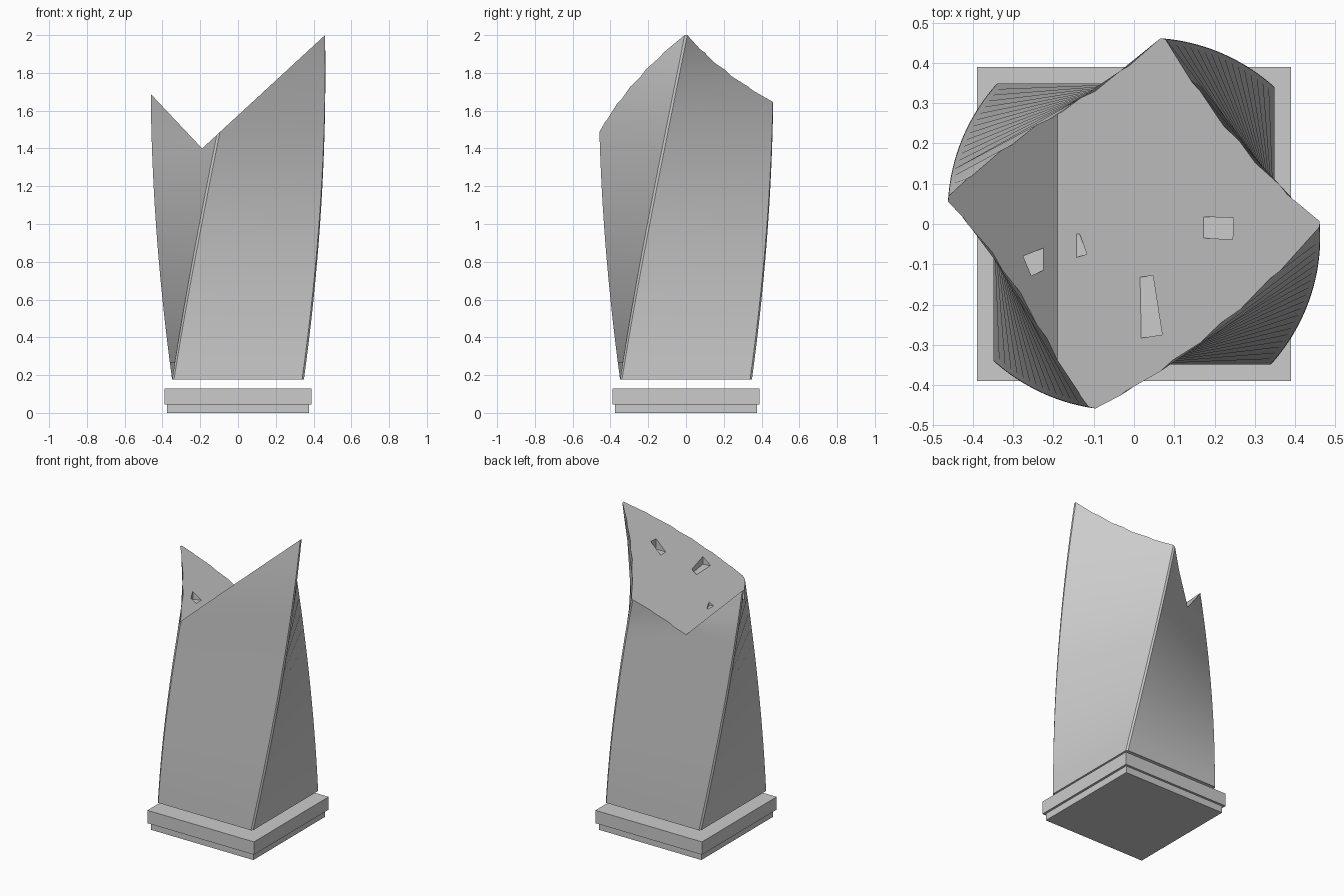
import bpy
import bmesh
from math import radians
from mathutils import Matrix, Vector

cube = bpy.data.objects.get("Cube")
if cube:
    bpy.data.objects.remove(cube, do_unlink=True)

# One stone grey for everything
stone = bpy.data.materials.new("stone_grey")
stone.use_nodes = True
GREY = (0.6, 0.6, 0.6, 1)
stone.diffuse_color = GREY
stone.node_tree.nodes["Principled BSDF"].inputs["Base Color"].default_value = GREY


def finish(bm, name):
    bmesh.ops.recalc_face_normals(bm, faces=bm.faces[:])
    mesh = bpy.data.meshes.new(name)
    bm.to_mesh(mesh)
    bm.free()
    mesh.materials.append(stone)
    obj = bpy.data.objects.new(name, mesh)
    bpy.context.collection.objects.link(obj)
    return obj


def loft(name, rings):
    """Skin a stack of equal rings and cap both ends."""
    bm = bmesh.new()
    loops = [[bm.verts.new(p) for p in ring] for ring in rings]
    n = len(loops[0])
    for low, high in zip(loops, loops[1:]):
        for i in range(n):
            j = (i + 1) % n
            bm.faces.new((low[i], low[j], high[j], high[i]))
    bm.faces.new(loops[0])
    bm.faces.new(loops[-1])
    return finish(bm, name)


def slab(name, half, z0, z1):
    square = [(-half, -half), (half, -half), (half, half), (-half, half)]
    return loft(name, [[(x, y, z) for x, y in square] for z in (z0, z1)])


def carve(target, cutter):
    cutter.hide_render = True
    mod = target.modifiers.new("cut", "BOOLEAN")
    mod.operation = "DIFFERENCE"
    mod.solver = "EXACT"
    mod.object = cutter
    bpy.context.view_layer.objects.active = target
    bpy.ops.object.modifier_apply(modifier=mod.name)
    bpy.data.objects.remove(cutter, do_unlink=True)


# Stepped base
slab("base_foot", 0.375, 0, 0.045)
slab("base_plate", 0.39, 0.045, 0.13)

# Twisted, slightly tapering tower with narrow chamfered corners
BOTTOM, TOP, STEPS = 0.177, 2.0, 20
SIDE, CHAMFER = 0.349, 0.01
rings = []
for i in range(STEPS + 2):
    t = i / STEPS
    s = SIDE * (1 - 0.052 * t)
    ring = []
    for k in range(4):
        turn = Matrix.Rotation(radians(45 * t + 90 * k), 3, "Z")
        for x, y in ((s, s - CHAMFER), (s - CHAMFER, s)):
            ring.append(turn @ Vector((x, y, 0)) + Vector((0, 0, BOTTOM + (TOP - BOTTOM) * t)))
    rings.append(ring)
tower = loft("twisted_tower", rings)

# V-shaped cut across the top
VALLEY_X, VALLEY_Z, RISE_RIGHT, RISE_LEFT = -0.19, 1.4, 0.922, 1.06


def slope_z(x):
    d = x - VALLEY_X
    return VALLEY_Z + (RISE_RIGHT * d if d > 0 else -RISE_LEFT * d)


profile = [(x, slope_z(x)) for x in (-0.8, VALLEY_X, 0.8)] + [(0.8, 3), (-0.8, 3)]
carve(tower, loft("valley_cutter", [[(x, y, z) for x, z in profile] for y in (-1, 1)]))

# Small level ledges notched into the slopes
ledges = [
    [(-0.275, -0.08), (-0.255, -0.128), (-0.225, -0.115), (-0.225, -0.06)],
    [(-0.143, -0.025), (-0.143, -0.083), (-0.117, -0.075), (-0.135, -0.025)],
    [(0.015, -0.132), (0.018, -0.283), (0.07, -0.275), (0.047, -0.128)],
    [(0.172, 0.018), (0.172, -0.035), (0.245, -0.038), (0.247, 0.015)],
]
for outline in ledges:
    floor = min(slope_z(x) for x, y in outline)
    carve(tower, loft("ledge_cutter", [[(x, y, z) for x, y in outline] for z in (floor, floor + 0.5)]))

bpy.ops.object.select_all(action="DESELECT")
tower.select_set(True)
bpy.context.view_layer.objects.active = tower
bpy.ops.object.shade_smooth_by_angle(angle=radians(30))
